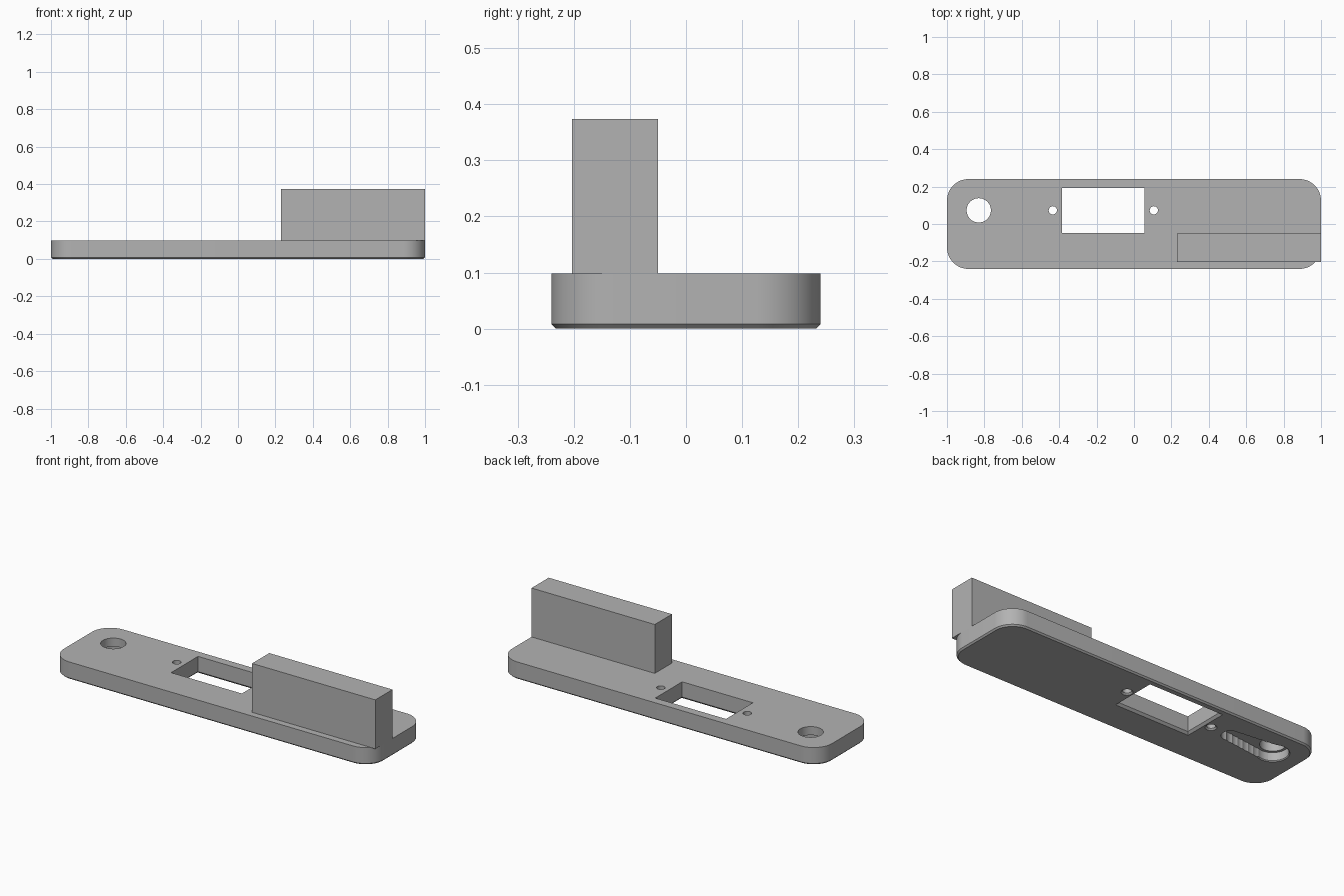
import bpy, bmesh, math

if "Cube" in bpy.data.objects:
    bpy.data.objects.remove(bpy.data.objects["Cube"])

grey = bpy.data.materials.new("plain grey")
grey.diffuse_color = (0.45, 0.45, 0.45, 1)
grey.use_nodes = True
grey.node_tree.nodes["Principled BSDF"].inputs["Base Color"].default_value = grey.diffuse_color


def rounded_rect(x0, x1, y0, y1, r, n=16):
    """Outline of a rectangle with rounded corners, counter-clockwise."""
    if r <= 0:
        return [(x0, y0), (x1, y0), (x1, y1), (x0, y1)]
    pts = []
    for cx, cy, a in ((x1 - r, y1 - r, 0), (x0 + r, y1 - r, 90),
                      (x0 + r, y0 + r, 180), (x1 - r, y0 + r, 270)):
        for i in range(n + 1):
            t = math.radians(a + 90 * i / n)
            pts.append((cx + r * math.cos(t), cy + r * math.sin(t)))
    return pts


def circle(cx, cy, r, n=48):
    return [(cx + r * math.cos(2 * math.pi * i / n),
             cy + r * math.sin(2 * math.pi * i / n)) for i in range(n)]


def loft(name, layers):
    """Closed solid through (z, outline) layers, bottom to top."""
    bm = bmesh.new()
    rings = [[bm.verts.new((x, y, z)) for x, y in pts] for z, pts in layers]
    n = len(rings[0])
    for a, b in zip(rings, rings[1:]):
        for i in range(n):
            j = (i + 1) % n
            bm.faces.new((a[i], a[j], b[j], b[i]))
    bm.faces.new(rings[0][::-1])
    bm.faces.new(rings[-1])
    me = bpy.data.meshes.new(name)
    bm.to_mesh(me)
    bm.free()
    ob = bpy.data.objects.new(name, me)
    bpy.context.collection.objects.link(ob)
    me.materials.append(grey)
    return ob


def cut(target, cutter):
    cutter.hide_render = True
    mod = target.modifiers.new("cut", 'BOOLEAN')
    mod.operation = 'DIFFERENCE'
    mod.solver = 'EXACT'
    mod.object = cutter
    bpy.context.view_layer.objects.active = target
    bpy.ops.object.modifier_apply(modifier=mod.name)
    bpy.data.objects.remove(cutter)


def hole(cx, cy, r, c):
    """Round through hole, chamfered by c on the underside."""
    cut(plate, loft("hole_cutter", [
        (-0.01, circle(cx, cy, r + c + 0.01)), (c, circle(cx, cy, r)),
        (0.15, circle(cx, cy, r))]))


TOP, C, HY = 0.098, 0.008, 0.073

# Base plate with rounded corners and a chamfered lower edge
plate = loft("base_plate", [
    (0, rounded_rect(-1 + C, 1 - C, -0.24 + C, 0.24 - C, 0.115 - C)),
    (C, rounded_rect(-1, 1, -0.24, 0.24, 0.115)),
    (TOP, rounded_rect(-1, 1, -0.24, 0.24, 0.115))])

# Rectangular window, flared at the underside
W = (-0.385, 0.057, -0.047, 0.193)
flare = 0.012
g = flare + 0.01
cut(plate, loft("window_cutter", [
    (-0.01, rounded_rect(W[0] - g, W[1] + g, W[2] - g, W[3] + g, 0)),
    (flare, rounded_rect(*W, 0)),
    (0.15, rounded_rect(*W, 0))]))

# Tapering scalloped slot in the underside, leading to the large hole
steps = 8
for i in range(steps):
    t = i / (steps - 1)
    x, r = -0.56 - 0.27 * t, 0.048 + 0.032 * t
    cut(plate, loft("slot_cutter", [(-0.02, circle(x, HY, r)),
                                    (0.05, circle(x, HY, r))]))

# Large hole and the two screw holes
hole(-0.83, HY, 0.065, 0.02)
for x in (-0.434, 0.106):
    hole(x, HY, 0.022, 0.008)

# Upright block on the top, flush with the right end
block = loft("upright_block", [
    (TOP - 0.001, rounded_rect(0.23, 1, -0.203, -0.05, 0)),
    (0.374, rounded_rect(0.23, 1, -0.203, -0.05, 0))])

# Smooth the curved walls, keep the edges sharp
bpy.ops.object.select_all(action='DESELECT')
plate.select_set(True)
bpy.context.view_layer.objects.active = plate
bpy.ops.object.shade_smooth_by_angle(angle=math.radians(25))
